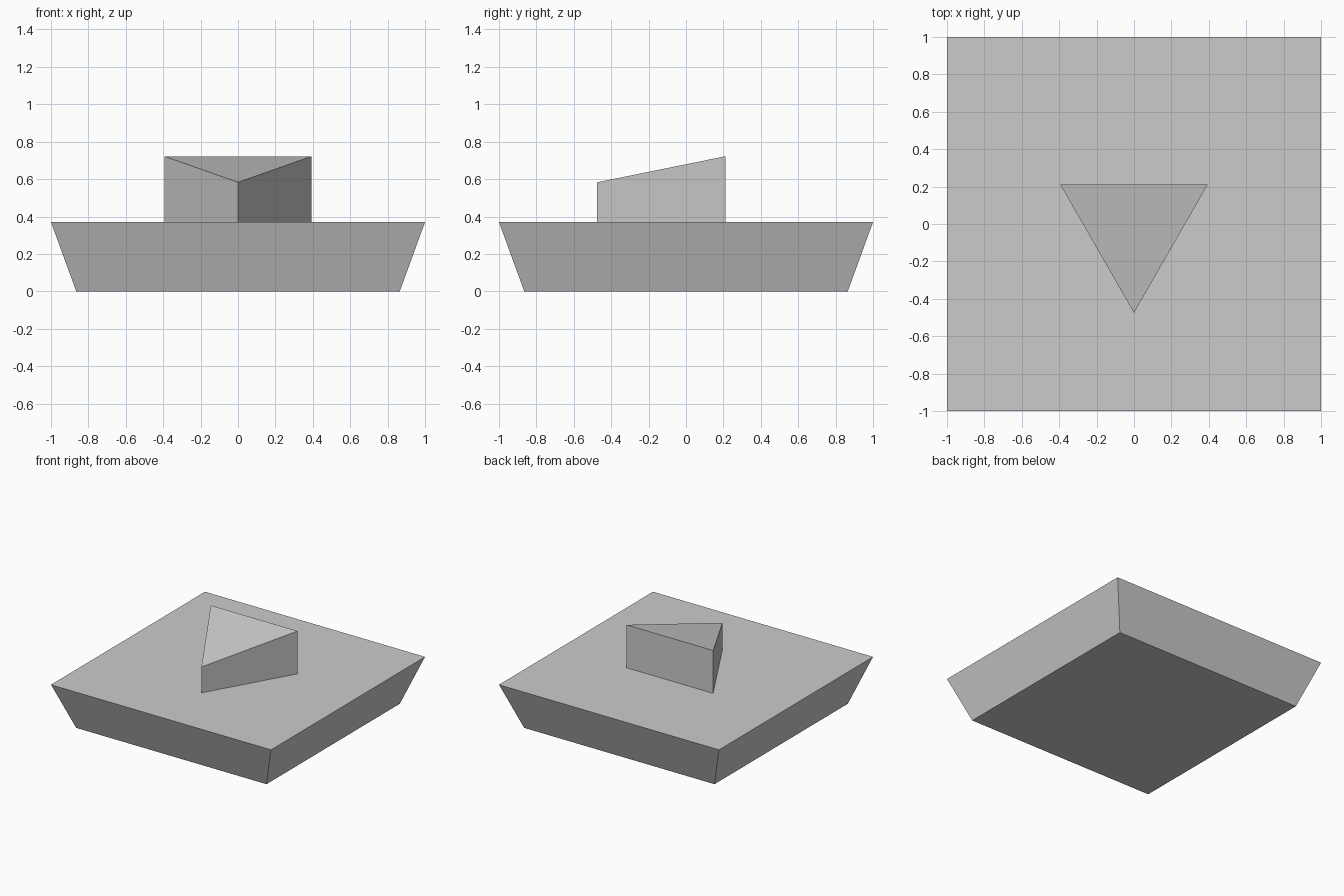
import bpy
import bmesh

cube = bpy.data.objects.get("Cube")
if cube:
    bpy.data.objects.remove(cube, do_unlink=True)

# Single plain grey
grey = bpy.data.materials.new("plain_grey")
grey.use_nodes = True
colour = (0.6, 0.6, 0.6, 1)
grey.diffuse_color = colour
grey.node_tree.nodes["Principled BSDF"].inputs["Base Color"].default_value = colour

BASE_TOP = 0.37


def make_prism(name, bottom, top):
    """Flat-sided solid joining two matching counter-clockwise outlines."""
    bm = bmesh.new()
    low = [bm.verts.new(p) for p in bottom]
    high = [bm.verts.new(p) for p in top]
    bm.faces.new(low[::-1])
    bm.faces.new(high)
    n = len(low)
    for i in range(n):
        j = (i + 1) % n
        bm.faces.new((low[i], low[j], high[j], high[i]))
    mesh = bpy.data.meshes.new(name)
    bm.to_mesh(mesh)
    bm.free()
    mesh.materials.append(grey)
    obj = bpy.data.objects.new(name, mesh)
    bpy.context.collection.objects.link(obj)
    return obj


def square(half, z):
    return [(x * half, y * half, z) for x, y in ((-1, -1), (1, -1), (1, 1), (-1, 1))]


# Square base that widens upwards
make_prism("base", square(0.865, 0), square(1, BASE_TOP))

# Triangular wedge pointing to the front, its top sloping down to the tip
TIP_Y, BACK_Y, HALF_WIDTH = -0.475, 0.21, 0.394
TIP_Z, BACK_Z = 0.583, 0.722
outline = [(0, TIP_Y), (HALF_WIDTH, BACK_Y), (-HALF_WIDTH, BACK_Y)]
make_prism("wedge",
           [(x, y, BASE_TOP) for x, y in outline],
           [(x, y, TIP_Z if y < 0 else BACK_Z) for x, y in outline])
